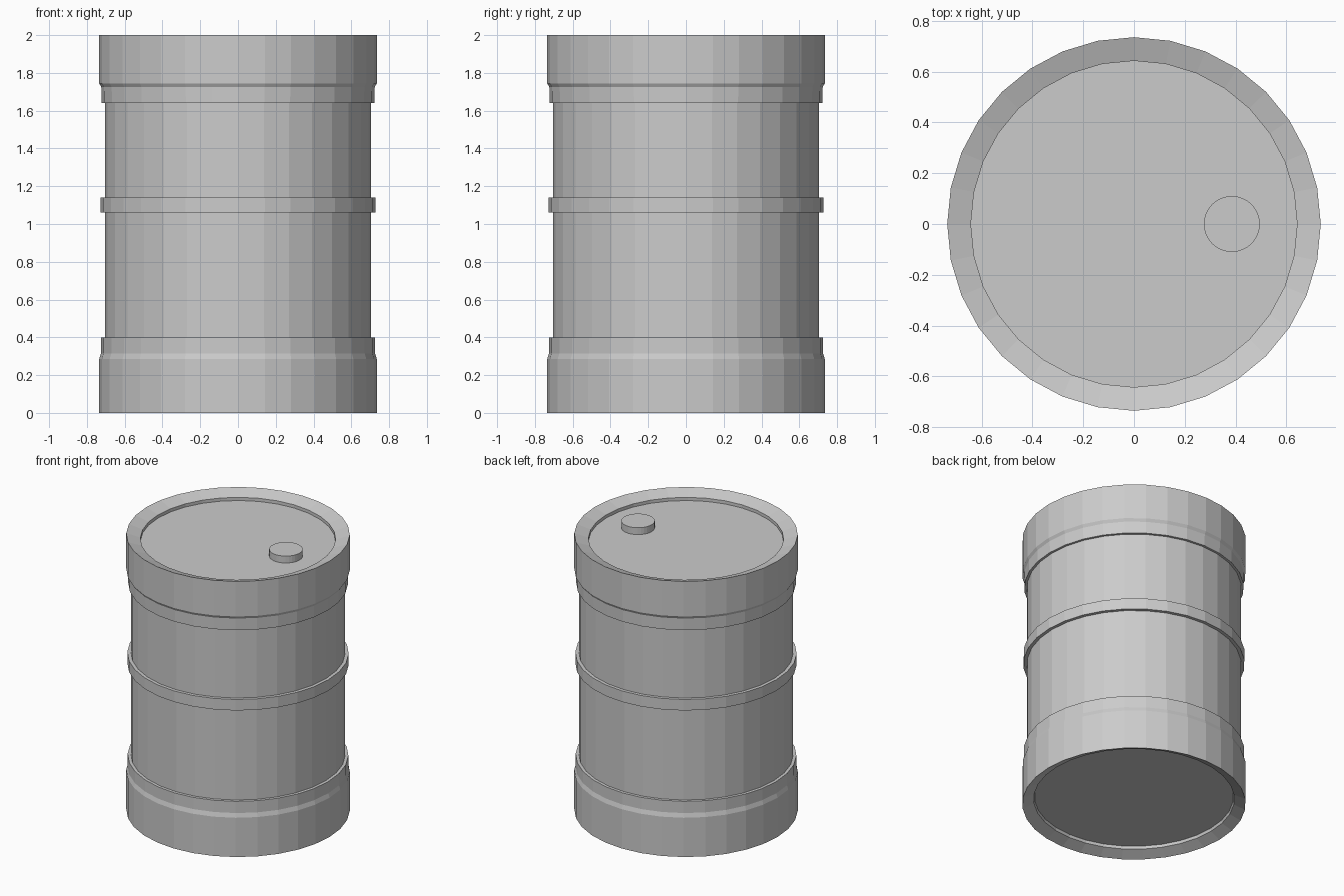
import bpy, bmesh
from math import cos, sin, tau

if "Cube" in bpy.data.objects:
    bpy.data.objects.remove(bpy.data.objects["Cube"])

SIDES = 32


def lathe(name, profile, centre=(0, 0), sides=SIDES):
    """Revolve (radius, z) points about a vertical axis; radius 0 closes with a cap."""
    bm = bmesh.new()
    rings = []
    for r, z in profile:
        if r == 0:
            continue
        rings.append([bm.verts.new((r * cos(tau * i / sides), r * sin(tau * i / sides), z))
                      for i in range(sides)])
    for a, b in zip(rings, rings[1:]):
        for i in range(sides):
            j = (i + 1) % sides
            bm.faces.new((a[i], a[j], b[j], b[i]))
    if profile[0][0] == 0:
        bm.faces.new(rings[0][::-1])
    if profile[-1][0] == 0:
        bm.faces.new(rings[-1])
    mesh = bpy.data.meshes.new(name)
    bm.to_mesh(mesh)
    bm.free()
    obj = bpy.data.objects.new(name, mesh)
    obj.location = (*centre, 0)
    bpy.context.collection.objects.link(obj)
    return obj


# Drum: recessed base, stepped lower band, middle hoop, stepped upper band, dished lid
lathe("drum", [
    (0, 0.055), (0.655, 0.055), (0.66, 0.035), (0.735, 0.0),
    (0.735, 0.285), (0.726, 0.315), (0.726, 0.40), (0.705, 0.40),
    (0.705, 1.06), (0.728, 1.06), (0.728, 1.14), (0.705, 1.14),
    (0.705, 1.64), (0.722, 1.64), (0.724, 1.725), (0.735, 1.745),
    (0.735, 2.0), (0.642, 1.968), (0.642, 1.945), (0, 1.945),
])

# Filler cap on the lid
lathe("filler_cap", [(0, 1.94), (0.11, 1.94), (0.11, 1.995), (0, 1.995)], centre=(0.385, 0))
